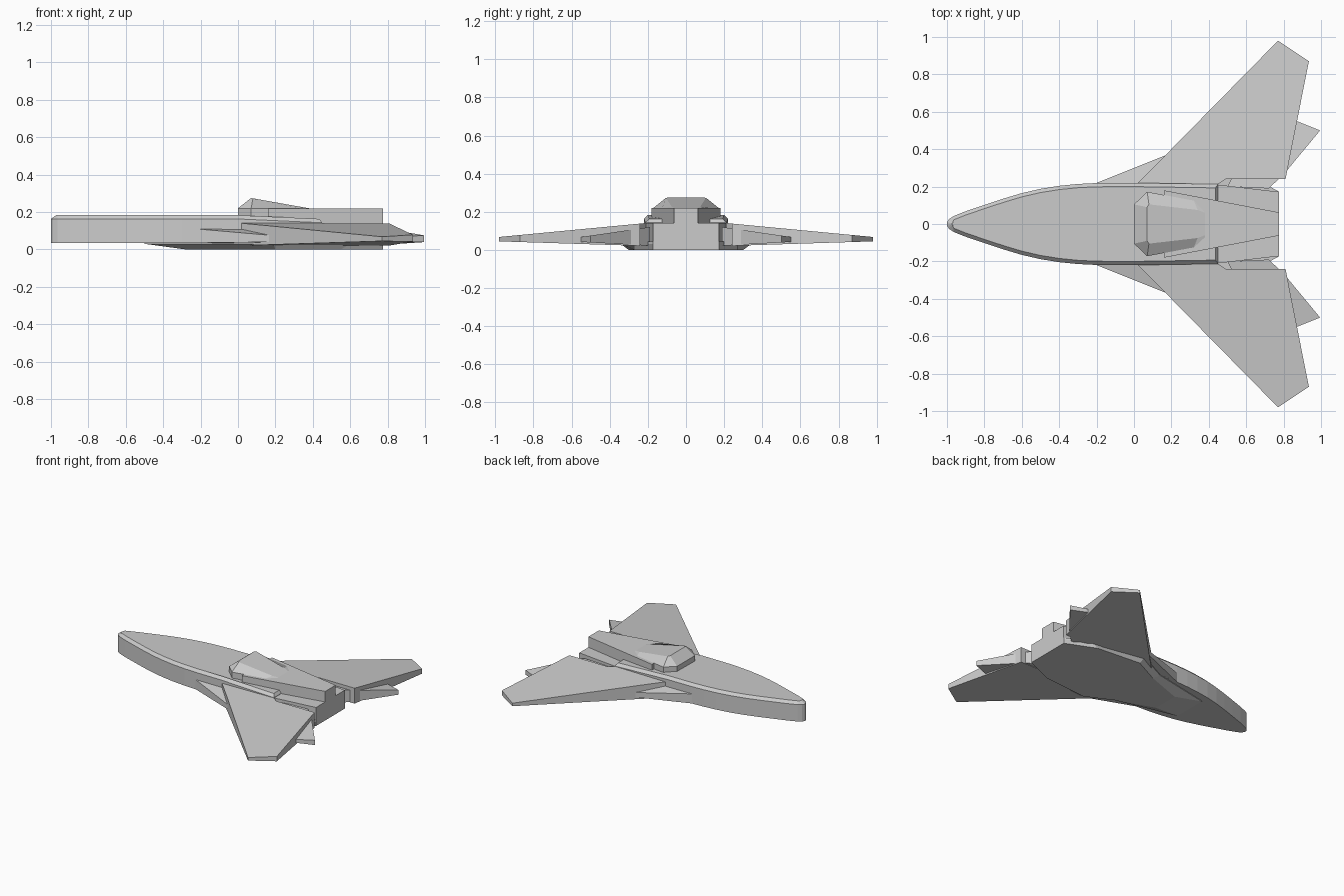
import bpy, bmesh

if "Cube" in bpy.data.objects:
    bpy.data.objects.remove(bpy.data.objects["Cube"])


def loft(name, rings, mirror=False):
    """Solid from stacked rings with equal point counts, bottom first."""
    bm = bmesh.new()
    vr = [[bm.verts.new(p) for p in r] for r in rings]
    n = len(vr[0])
    bm.faces.new(vr[0][::-1])
    bm.faces.new(vr[-1])
    for a, b in zip(vr, vr[1:]):
        for i in range(n):
            j = (i + 1) % n
            bm.faces.new((a[i], a[j], b[j], b[i]))
    bmesh.ops.recalc_face_normals(bm, faces=bm.faces)
    me = bpy.data.meshes.new(name)
    bm.to_mesh(me)
    bm.free()
    ob = bpy.data.objects.new(name, me)
    bpy.context.collection.objects.link(ob)
    if mirror:
        m = ob.modifiers.new("mirror", 'MIRROR')
        m.use_axis = (False, True, False)
    return ob


def both(half):
    """Close a half outline (+y side) across the centre line."""
    return half + [(p[0], -p[1], *p[2:]) for p in reversed(half)]


def flat(pts, z):
    return [(x, y, z) for x, y in pts]


def slab(name, pts, top, bottom):
    """Mirrored panel whose top and bottom heights depend on x, y."""
    return loft(name, [[(x, y, bottom(x, y)) for x, y in pts],
                       [(x, y, top(x, y)) for x, y in pts]], True)


def ramp(y0, z0, y1, z1):
    return lambda x, y: z0 + (z1 - z0) * (y - y0) / (y1 - y0)


# Hull with pointed nose and chamfered upper rim
side = [(-1, 0.008), (-0.99, 0.025), (-0.965, 0.042), (-0.9, 0.068), (-0.8, 0.102),
        (-0.7, 0.135), (-0.6, 0.165), (-0.5, 0.188), (-0.4, 0.204), (-0.3, 0.214),
        (-0.2, 0.219), (0, 0.22), (0.45, 0.213)]
inner = [(max(x, -0.972 + 0.003 * i) if x < 0.4 else 0.435, max(y - 0.02, 0.005))
         for i, (x, y) in enumerate(side)]
drop = lambda x: 0.045 * max(x, 0)
outline, rim = both(side), both(inner)
loft("hull", [flat(outline, 0.035),
              [(x, y, 0.163 - drop(x)) for x, y in outline],
              [(x, y, 0.183 - drop(x)) for x, y in rim]])

# Rear body and tapered dorsal spine
loft("rear_body", [flat(both([(0.1, 0.21), (0.45, 0.21), (0.775, 0.172)]), z)
                   for z in (0.005, 0.14)])
loft("dorsal_spine", [flat(both([(0.16, 0.18), (0.775, 0.062)]), z)
                      for z in (0.12, 0.22)])

# Faceted canopy
loft("canopy", [
    flat(both([(0, 0.105), (0.07, 0.172), (0.32, 0.125), (0.37, 0.07)]), 0.15),
    flat(both([(0, 0.105), (0.07, 0.172), (0.32, 0.125), (0.38, 0.07)]), 0.22),
    both([(0.07, 0.09, 0.275), (0.08, 0.105, 0.273),
          (0.34, 0.075, 0.227), (0.38, 0.06, 0.22)])])

# Belly plate, rising toward the nose
belly = both([(-0.28, 0.1), (0, 0.2), (0.2, 0.3), (0.55, 0.27), (0.775, 0.173)])
belly_up = both([(-0.5, 0.13), (-0.05, 0.22), (0.19, 0.34), (0.6, 0.27), (0.775, 0.173)])
loft("belly", [flat(belly, 0), flat(belly_up, 0.03), flat(belly_up, 0.045)])

# Main wings
slab("wing", [(0, 0.2), (0.17, 0.37), (0.77, 0.98), (0.935, 0.87),
              (0.81, 0.24), (0.49, 0.24), (0.43, 0.2)],
     ramp(0.2, 0.142, 0.98, 0.068), ramp(0.2, 0.02, 0.98, 0.045))

# Forward strakes
slab("strake", [(-0.22, 0.212), (0.18, 0.372), (0.25, 0.2)],
     ramp(0.21, 0.11, 0.372, 0.075), ramp(0.21, 0.035, 0.372, 0.04))

# Tail fins tucked behind the wings
slab("tail_fin", [(0.5, 0.2), (0.72, 0.19), (0.8, 0.265), (0.995, 0.5),
                  (0.87, 0.55), (0.6, 0.4)],
     ramp(0.19, 0.12, 0.55, 0.068), ramp(0.19, 0.022, 0.55, 0.042))
